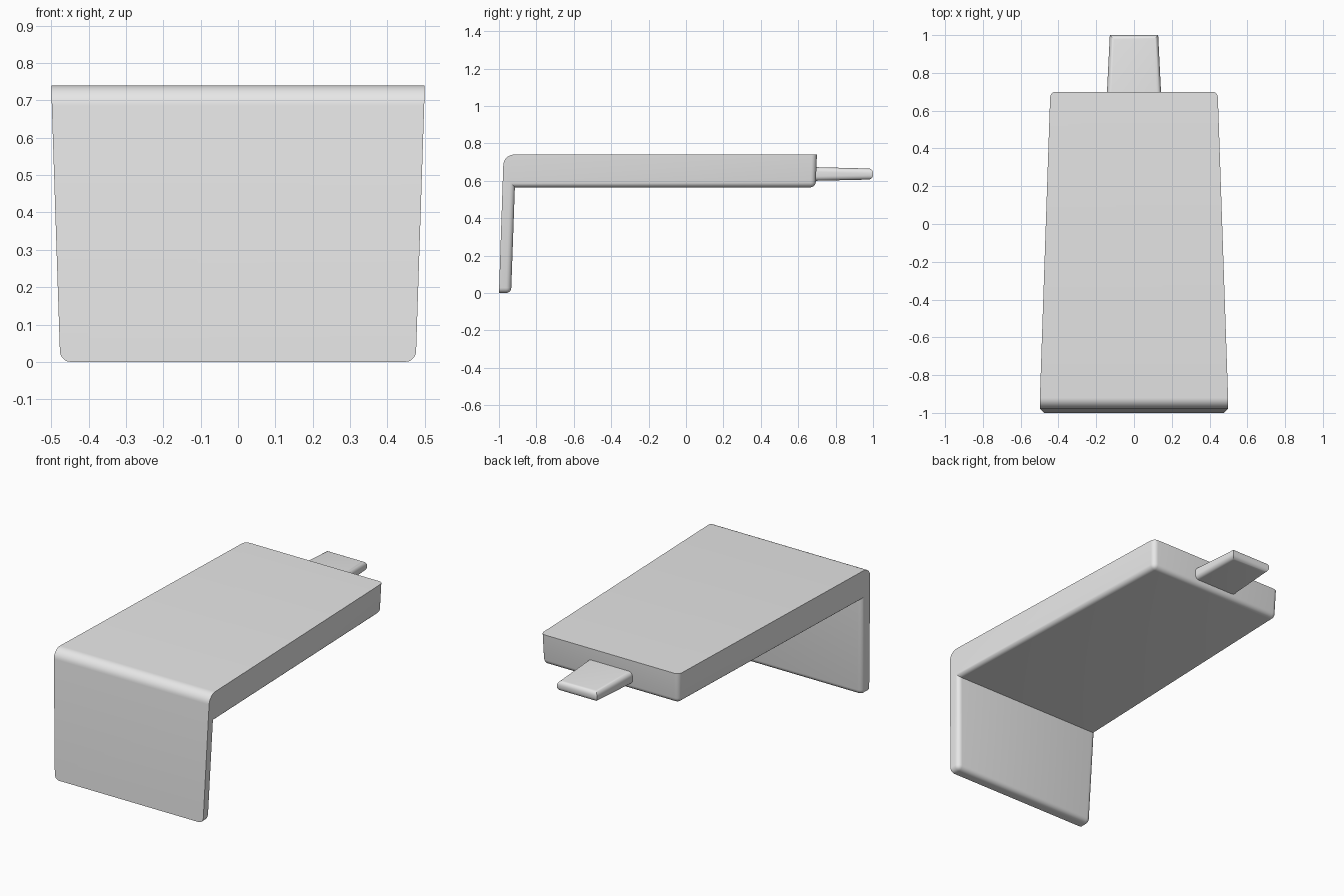
import bpy, bmesh

cube = bpy.data.objects.get("Cube")
if cube:
    bpy.data.objects.remove(cube, do_unlink=True)

grey = bpy.data.materials.new("plain grey")
grey.use_nodes = True
grey.diffuse_color = (0.8, 0.8, 0.8, 1)
grey.node_tree.nodes["Principled BSDF"].inputs["Base Color"].default_value = (0.8, 0.8, 0.8, 1)


def extrude_profile(points, half_width):
    """Side profile in y, z closed between two mirrored, drafted sides."""
    bm = bmesh.new()
    sides = [[bm.verts.new((s * half_width(y, z), y, z)) for y, z in points] for s in (-1, 1)]
    left, right = sides
    bm.faces.new(left)
    bm.faces.new(reversed(right))
    n = len(points)
    for i in range(n):
        j = (i + 1) % n
        bm.faces.new((left[j], left[i], right[i], right[j]))
    bmesh.ops.recalc_face_normals(bm, faces=bm.faces)
    return bm, left, right


def edges_between(bm, pairs):
    return [bm.edges.get(pair) for pair in pairs]


def round_edges(bm, edges, radius, segments):
    bmesh.ops.bevel(bm, geom=edges, offset=radius, offset_type='OFFSET', segments=segments,
                    profile=0.5, affect='EDGES', clamp_overlap=True)


def finish(bm, name):
    bmesh.ops.recalc_face_normals(bm, faces=bm.faces)
    mesh = bpy.data.meshes.new(name)
    bm.to_mesh(mesh)
    bm.free()
    mesh.materials.append(grey)
    obj = bpy.data.objects.new(name, mesh)
    bpy.context.collection.objects.link(obj)
    bpy.ops.object.select_all(action='DESELECT')
    obj.select_set(True)
    bpy.context.view_layer.objects.active = obj
    bpy.ops.object.shade_smooth_by_angle(angle=0.5)


# Folded cover: top slab and front flap in one L profile, all walls drafted
draft = 0.034
cover_profile = [(-1, 0), (-0.975, 0.74), (0.70, 0.74), (0.693, 0.565), (-0.915, 0.565), (-0.935, 0)]
bm, L, R = extrude_profile(
    cover_profile, lambda y, z: 0.5 - draft * (y + 0.975) - draft * (0.74 - z))
front_low, fold, back_top, back_low, inner, flap_low = range(6)
soft = [(L[back_low], R[back_low]), (L[flap_low], R[flap_low])]
for S in (L, R):
    soft += [(S[back_top], S[back_low]), (S[back_low], S[inner]),
             (S[inner], S[flap_low]), (S[flap_low], S[front_low])]
round_edges(bm, edges_between(bm, soft), 0.028, 5)
fold_edge = [e for e in bm.edges if all(v.co.z > 0.739 and v.co.y < -0.97 for v in e.verts)]
round_edges(bm, fold_edge, 0.055, 8)
finish(bm, "folded_cover")

# Tapered tongue at the back, long edges and tip rounded
tongue_profile = [(0.65, 0.599), (0.65, 0.674), (1.0, 0.665), (1.0, 0.607)]
bm, L, R = extrude_profile(tongue_profile, lambda y, z: 0.143 - 0.05 * (y - 0.70))
soft = [(L[2], R[2]), (L[3], R[3])]
for S in (L, R):
    soft += [(S[1], S[2]), (S[3], S[0])]
round_edges(bm, edges_between(bm, soft), 0.024, 5)
finish(bm, "back_tongue")
